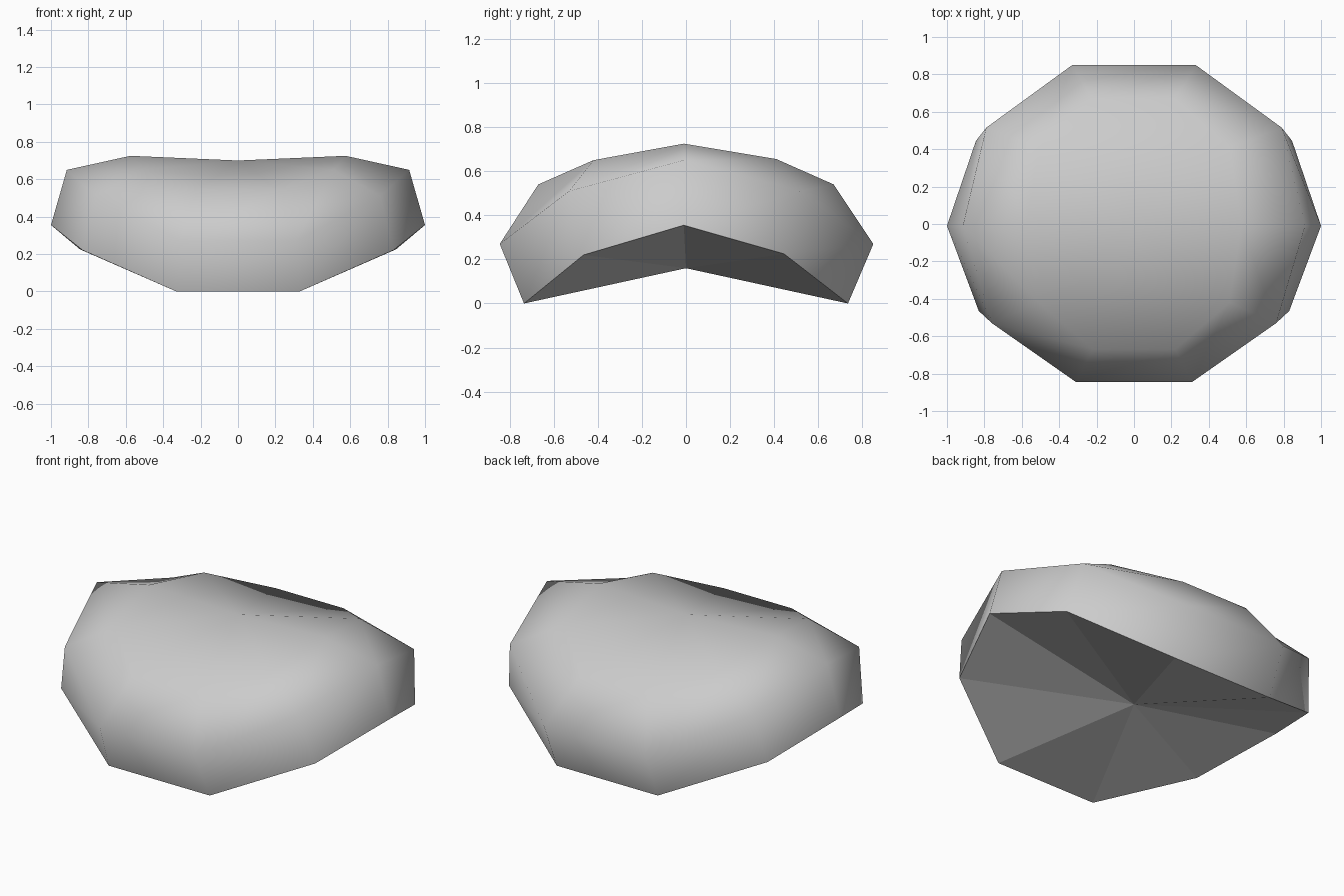
import bpy, bmesh, math

cube = bpy.data.objects.get("Cube")
if cube:
    bpy.data.objects.remove(cube, do_unlink=True)

grey = bpy.data.materials.new("plain grey")
grey.use_nodes = True
colour = (0.6, 0.6, 0.6, 1)
grey.diffuse_color = colour
grey.node_tree.nodes["Principled BSDF"].inputs["Base Color"].default_value = colour


def ring(bm, half):
    """Ten-sided ring from its +x half, listed front to back and mirrored."""
    left = [bm.verts.new(p) for p in half]
    right = [bm.verts.new((-x, y, z)) for x, y, z in reversed(half)]
    return left + right


# Saddle-shaped rings: lower rim, shoulder and crown
rim = [(.33, -.735, 0), (.83, -.465, .22), (1, -.01, .355), (.845, .445, .225), (.33, .735, 0)]
shoulder = [(.31, -.845, .27), (.76, -.53, .51), (.915, -.01, .65), (.79, .515, .51), (.33, .85, .27)]
crown = [(.22, -.67, .54), (.51, -.42, .65), (.575, -.01, .725), (.51, .41, .655), (.22, .67, .54)]

bm = bmesh.new()
rings = [ring(bm, half) for half in (rim, shoulder, crown)]
count = len(rings[0])
top = bm.verts.new((0, 0, .70))
base = bm.verts.new((0, 0, .16))
for i in range(count):
    j = (i + 1) % count
    # Side wall and rounded shoulder
    for low, high in zip(rings, rings[1:]):
        bm.faces.new((low[i], low[j], high[j], high[i])).smooth = True
    # Crown fan and faceted underside fan
    bm.faces.new((rings[-1][i], rings[-1][j], top))
    bm.faces.new((rings[0][j], rings[0][i], base))
bmesh.ops.recalc_face_normals(bm, faces=bm.faces)

mesh = bpy.data.meshes.new("saddle_patty")
bm.to_mesh(mesh)
bm.free()
mesh.materials.append(grey)
patty = bpy.data.objects.new("saddle_patty", mesh)
bpy.context.collection.objects.link(patty)

# Smooth body with a crisp rim and flat underside
bpy.ops.object.select_all(action="DESELECT")
patty.select_set(True)
bpy.context.view_layer.objects.active = patty
bpy.ops.object.shade_smooth_by_angle(angle=math.radians(70))
for face in mesh.polygons:
    if face.normal.z < 0 and len(face.vertices) == 3:
        face.use_smooth = False
